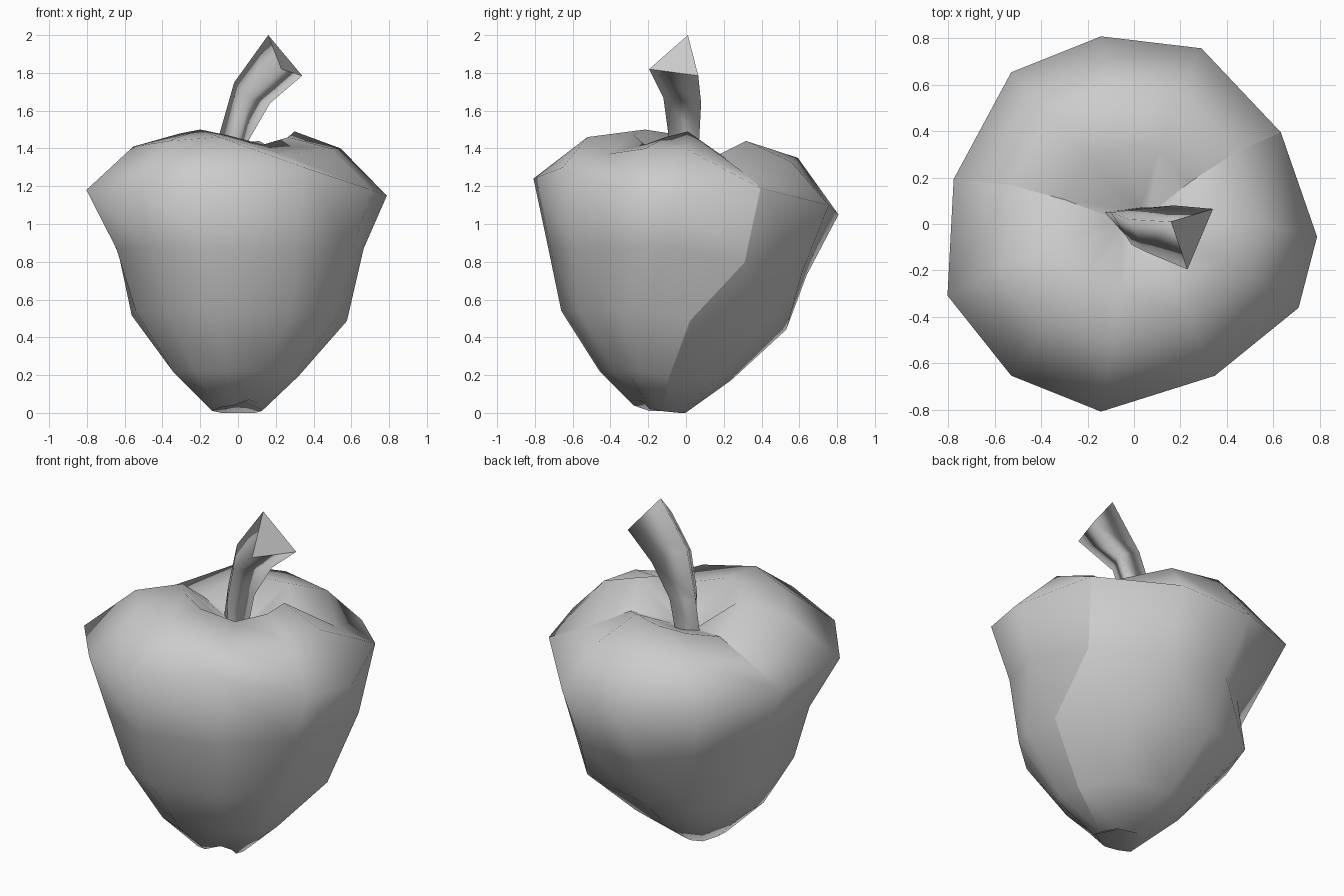
import bpy
import bmesh
from math import cos, sin, radians
from mathutils import Vector

cube = bpy.data.objects.get("Cube")
if cube:
    bpy.data.objects.remove(cube, do_unlink=True)

# One plain grey for the whole fruit
grey = bpy.data.materials.new("plain_grey")
grey.use_nodes = True
GREY = (0.6, 0.6, 0.6, 1.0)
grey.diffuse_color = GREY
grey.node_tree.nodes["Principled BSDF"].inputs["Base Color"].default_value = GREY


def loft(name, rings, start=None, end=None, seams=()):
    """Bridge matching rings, close each end with a fan point or a flat cap."""
    bm = bmesh.new()
    loops = [[bm.verts.new(p) for p in ring] for ring in rings]
    count = len(loops[0])
    for lower, upper in zip(loops, loops[1:]):
        for i in range(count):
            j = (i + 1) % count
            bm.faces.new((lower[i], lower[j], upper[j], upper[i]))
    for loop, tip in ((loops[0], start), (loops[-1], end)):
        if tip is None:
            cap = bm.faces.new(loop)
            for edge in cap.edges:
                edge.smooth = False
        else:
            point = bm.verts.new(tip)
            for i in range(count):
                bm.faces.new((loop[i], loop[(i + 1) % count], point))
    bmesh.ops.recalc_face_normals(bm, faces=bm.faces)
    for face in bm.faces:
        face.smooth = True
    # Hard creases along the chosen columns, from a given ring upwards
    for column, first in seams:
        for lower, upper in zip(loops[first:], loops[first + 1:]):
            edge = bm.edges.get((lower[column], upper[column]))
            edge.smooth = False
    mesh = bpy.data.meshes.new(name)
    bm.to_mesh(mesh)
    bm.free()
    mesh.materials.append(grey)
    obj = bpy.data.objects.new(name, mesh)
    bpy.context.collection.objects.link(obj)
    return obj


# Irregular columns around the fruit, starting at the back
angles = [100, 69, 32, -4, -27, -62, -100, -129, -159, 166, 129]
wide = [.82, .81, .745, .79, .795, .74, .82, .84, .86, .8, .84]
waist = [.65, .67, .66, .67, .69, .68, .74, .74, .69, .65, .57]
belly = [.58, .58, .58, .59, .6, .6, .63, .61, .58, .58, .64]
wide_z = [1.05, 1.1, 1.19, 1.15, 1.18, 1.3, 1.24, 1.2, 1.18, 1.17, 1.08]
shoulder_z = [1.35, 1.33, 1.27, 1.4, 1.4, 1.37, 1.46, 1.44, 1.41, 1.27, 1.36]
rim_z = [1.42, 1.44, 1.37, 1.49, 1.46, 1.42, 1.47, 1.5, 1.48, 1.33, 1.39]
bottom_z = [0, 0, .01, .02, .05, .07, .04, .03, .01, .01, 0]


def ring(radii, heights, shift=0.0, swirl=0.0):
    """Swirl turns the columns beside the side seam towards the front."""
    points = []
    for i, angle in enumerate(angles):
        turn = swirl * {1: .7, 2: 1, 3: .7, 4: .3}.get(i, 0)
        a = radians(angle - turn)
        points.append(Vector((radii[i] * cos(a), radii[i] * sin(a) + shift, heights[i])))
    return points


def level(z, back_drop=0.0):
    return [z - back_drop * max(0, sin(radians(a))) for a in angles]


def scaled(factor):
    return [r * factor for r in wide]


body_rings = [
    ring(scaled(.17), bottom_z, -.14, 28),
    ring(scaled(.43), level(.22, .05), -.11, 28),
    ring(belly, level(.54, .1), -.04, 26),
    ring(waist, level(.87, .14), 0, 4),
    ring(wide, wide_z),
    ring(scaled(.69), shoulder_z, .035),
    ring(scaled(.38), rim_z, .03),
    ring(scaled(.1), level(1.29)),
]
loft("fruit_body", body_rings, start=(0, -.12, .07), end=(0, 0, 1.26),
     seams=((2, 0), (9, 4)))

# Three-sided bent stem with a slanted flat end
stem_rings = [
    [(-.13, .05, 1.26), (.02, .07, 1.26), (-.01, -.08, 1.26)],
    [(-.1, .05, 1.47), (.06, .07, 1.45), (-.01, -.09, 1.45)],
    [(-.02, .02, 1.75), (.17, .08, 1.64), (.05, -.12, 1.67)],
    [(.16, .01, 2.0), (.34, .065, 1.785), (.23, -.195, 1.82)],
]
loft("stem", stem_rings)
